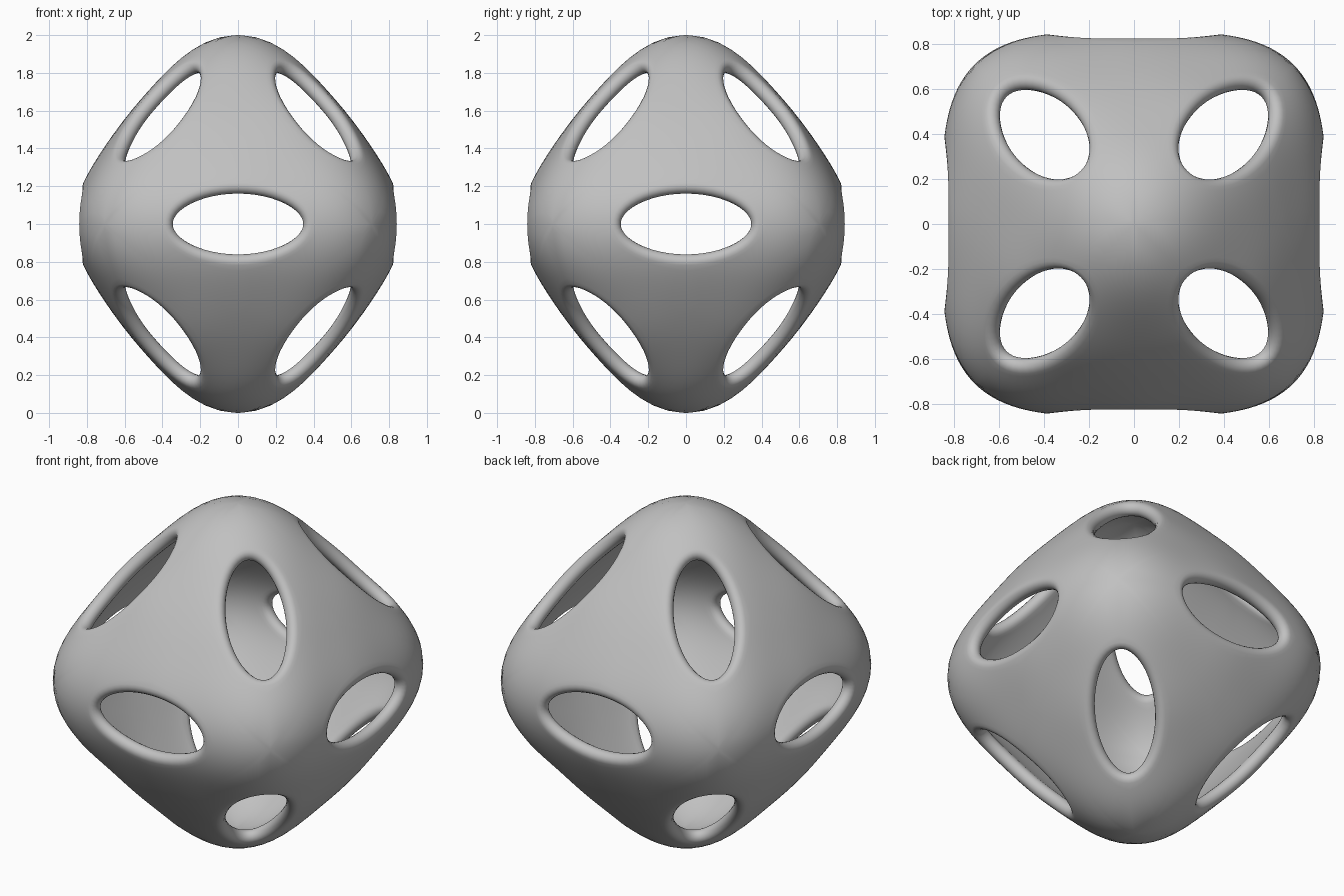
import bpy, bmesh, math
from mathutils import Vector

cube = bpy.data.objects.get("Cube")
if cube:
    bpy.data.objects.remove(cube, do_unlink=True)

SEGMENTS = 48      # points around each opening
RINGS = 10         # rings from patch border to opening
RIM_STEPS = 8      # steps around the rounded rim
HALF_WALL = 0.04   # half of the shell thickness
HOLE_LONG, HOLE_SHORT = 0.481, 0.257

# The six rounded corners lie on these three axes
AXES = [Vector((1, 1, 0)).normalized(), Vector((-1, 1, 0)).normalized(), Vector((0, 0, 1))]


def radius(direction):
    """Middle-of-wall radius of the rounded octahedron."""
    q = [direction.dot(a) ** 2 for a in AXES]
    s = sum(k * k for k in q)
    return 0.883 - 0.282 * s + 0.359 * s * s - 1.5 * q[0] * q[1] * q[2]


def surface_normal(p):
    def level(v):
        return v.length - radius(v.normalized())
    step = 0.002
    grad = Vector()
    for i in range(3):
        d = Vector()
        d[i] = step
        grad[i] = level(p + d) - level(p - d)
    return grad.normalized()


def add_patch(bm, w, u, v):
    """Diamond patch around one octahedron edge, with an oval opening."""
    mid_rings = []
    for r in range(RINGS + 1):
        t = r / RINGS
        ring = []
        for k in range(SEGMENTS):
            angle = 2 * math.pi * k / SEGMENTS
            c, s = math.cos(angle), math.sin(angle)
            reach = abs(c) + abs(s)
            a = (1 - t) * c / reach + t * HOLE_LONG * c
            b = (1 - t) * s / reach / math.sqrt(2) + t * HOLE_SHORT * s
            d = (w + u * a + v * b).normalized()
            ring.append(d * radius(d))
        mid_rings.append(ring)
    normals = [[surface_normal(p) for p in ring] for ring in mid_rings]

    def offset_ring(r, amount):
        return [p + n * amount for p, n in zip(mid_rings[r], normals[r])]

    # outer skin, rounded rim, inner skin
    profile = [offset_ring(r, HALF_WALL) for r in range(RINGS + 1)]
    edge, edge_n = mid_rings[-1], normals[-1]
    inward = []
    for k, p in enumerate(edge):
        along = edge[(k + 1) % SEGMENTS] - edge[k - 1]
        side = along.cross(edge_n[k]).normalized()
        to_axis = w * p.dot(w) - p
        inward.append(side if side.dot(to_axis) > 0 else -side)
    for j in range(1, RIM_STEPS):
        phi = math.pi * j / RIM_STEPS
        profile.append([p + (n * math.cos(phi) + i * math.sin(phi)) * HALF_WALL
                        for p, n, i in zip(edge, edge_n, inward)])
    profile += [offset_ring(r, -HALF_WALL) for r in range(RINGS, -1, -1)]

    up = Vector((0, 0, 1))
    verts = [[bm.verts.new(p + up) for p in ring] for ring in profile]
    for first, second in zip(verts, verts[1:]):
        for k in range(SEGMENTS):
            n = (k + 1) % SEGMENTS
            bm.faces.new((first[k], first[n], second[n], second[k]))


# One patch for each of the twelve edges
bm = bmesh.new()
for i in range(3):
    for sa in (1, -1):
        for sb in (1, -1):
            a, b = AXES[i] * sa, AXES[(i + 1) % 3] * sb
            w, u = (a + b).normalized(), (a - b).normalized()
            add_patch(bm, w, u, w.cross(u))
bmesh.ops.remove_doubles(bm, verts=bm.verts[:], dist=0.0008)
bmesh.ops.recalc_face_normals(bm, faces=bm.faces[:])
for f in bm.faces:
    f.smooth = True

# The two skins are joined through the rims, so the top face decides the direction
bm.faces.ensure_lookup_table()
top = max(bm.faces, key=lambda f: f.calc_center_median().z)
if top.normal.z < 0:
    bmesh.ops.reverse_faces(bm, faces=bm.faces[:])

mesh = bpy.data.meshes.new("pierced_shell")
bm.to_mesh(mesh)
bm.free()
shell = bpy.data.objects.new("pierced_shell", mesh)
bpy.context.scene.collection.objects.link(shell)

grey = bpy.data.materials.new("plain_grey")
grey.use_nodes = True
colour = (0.53, 0.53, 0.53, 1)
grey.diffuse_color = colour
for node in grey.node_tree.nodes:
    if node.type == "BSDF_PRINCIPLED":
        node.inputs["Base Color"].default_value = colour
mesh.materials.append(grey)
